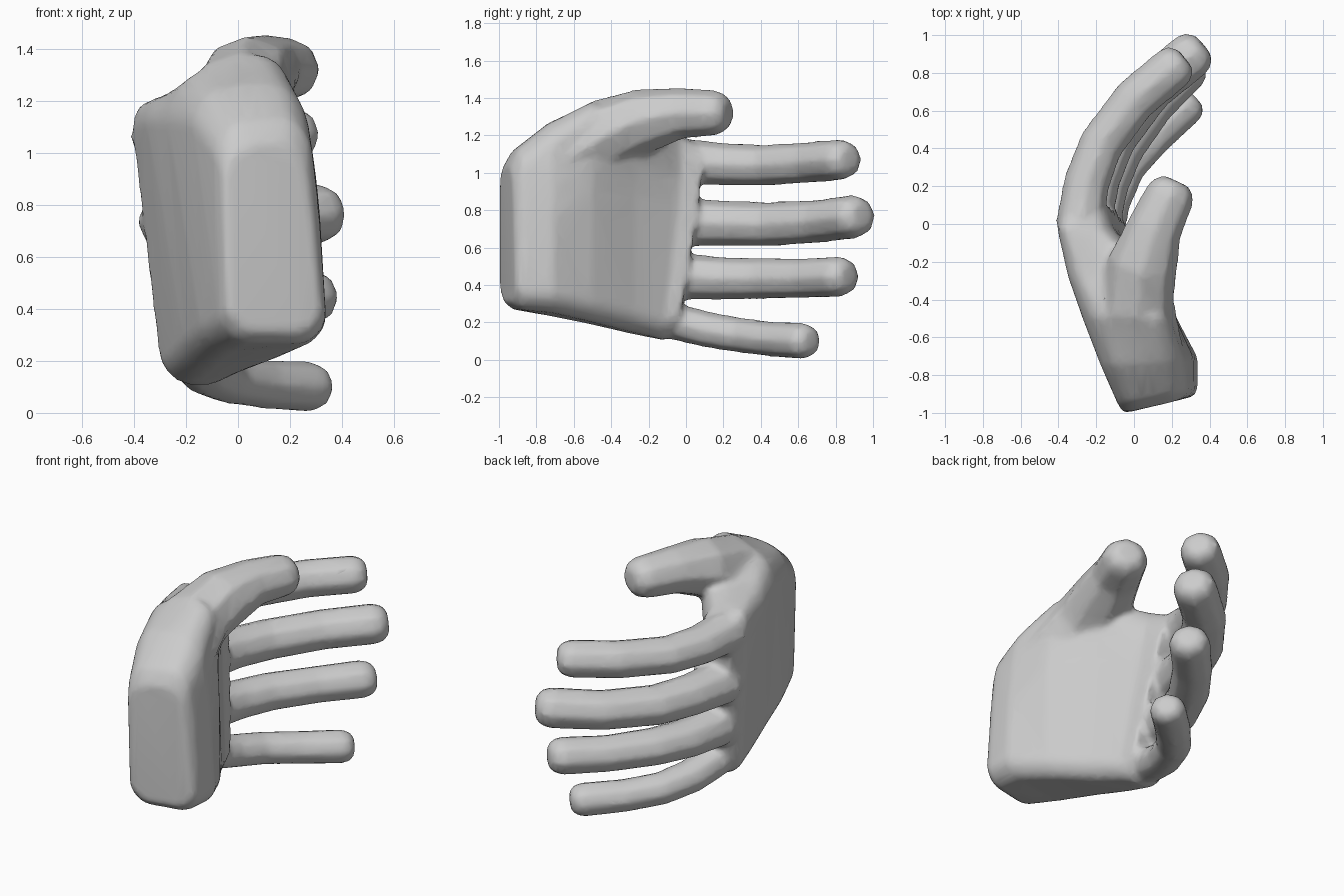
import bpy, bmesh, math
from mathutils import Vector


def loft(name, rings):
    """Skin a list of equal-length rings and close both ends."""
    bm = bmesh.new()
    loops = [[bm.verts.new(p) for p in ring] for ring in rings]
    n = len(loops[0])
    for a, b in zip(loops, loops[1:]):
        for i in range(n):
            j = (i + 1) % n
            bm.faces.new((a[i], a[j], b[j], b[i]))
    bm.faces.new(loops[0][::-1])
    bm.faces.new(loops[-1])
    bmesh.ops.recalc_face_normals(bm, faces=bm.faces)
    mesh = bpy.data.meshes.new(name)
    bm.to_mesh(mesh)
    bm.free()
    obj = bpy.data.objects.new(name, mesh)
    bpy.context.collection.objects.link(obj)
    return obj


def round_corners(points):
    """Cut the corners of a closed outline twice by a set distance."""
    pts = [Vector(p) for p in points]
    for dist in (0.075, 0.025):
        out = []
        for i, p in enumerate(pts):
            q = pts[(i + 1) % len(pts)]
            cut = min(0.3, dist / (q - p).length)
            out += [p.lerp(q, cut), p.lerp(q, 1 - cut)]
        pts = out
    return pts


def digit(name, path, sides=8):
    """Tapered tube through (x, y, z, radius) stations with a blunt rounded tip."""
    centres = [Vector(p[:3]) for p in path]
    radii = [p[3] for p in path]
    d = (centres[-1] - centres[-2]).normalized()
    r, end = radii[-1], centres[-1]
    centres += [end + d * r * 0.4, end + d * r * 0.68]
    radii += [r * 0.87, r * 0.55]
    rings = []
    for i, c in enumerate(centres):
        t = (centres[min(i + 1, len(centres) - 1)] - centres[max(i - 1, 0)]).normalized()
        side = t.cross(Vector((0, 0, 1))).normalized()
        up = side.cross(t)
        rings.append([c + radii[i] * (1.08 * side * math.cos(a) + up * math.sin(a))
                      for a in (2 * math.pi * k / sides for k in range(sides))])
    return loft(name, rings)


# Palm sections: back top, web, palm top, mid palm, palm bottom, back bottom
sections = [
    [(-0.06, -1.00, 1.00), (0.10, -0.97, 1.04), (0.25, -0.93, 1.03),
     (0.28, -0.92, 0.80), (0.33, -0.91, 0.31), (-0.04, -1.00, 0.31)],
    [(-0.09, -0.95, 1.09), (0.10, -0.92, 1.13), (0.27, -0.88, 1.12),
     (0.31, -0.87, 0.80), (0.345, -0.87, 0.27), (-0.07, -0.95, 0.27)],
    [(-0.18, -0.75, 1.21), (0.04, -0.74, 1.28), (0.25, -0.72, 1.24),
     (0.31, -0.71, 0.85), (0.345, -0.71, 0.26), (-0.14, -0.75, 0.23)],
    [(-0.28, -0.50, 1.22), (-0.08, -0.50, 1.37), (0.18, -0.50, 1.39),
     (0.22, -0.50, 0.95), (0.23, -0.50, 0.21), (-0.20, -0.50, 0.18)],
    [(-0.36, -0.28, 1.22), (-0.15, -0.27, 1.24), (0.12, -0.27, 1.33),
     (0.05, -0.27, 0.98), (0.09, -0.28, 0.16), (-0.25, -0.28, 0.125)],
    [(-0.42, -0.01, 1.19), (-0.28, -0.03, 1.20), (-0.12, -0.03, 1.18),
     (-0.09, -0.03, 0.88), (0.00, -0.12, 0.11), (-0.29, -0.12, 0.10)],
    [(-0.37, 0.10, 1.12), (-0.26, 0.10, 1.14), (-0.15, 0.10, 1.12),
     (-0.10, 0.08, 0.85), (-0.01, -0.04, 0.17), (-0.24, -0.05, 0.15)],
]
hand = loft("hand", [round_corners(s) for s in sections])

# Fingers and thumb
digits = {
    "index_finger": [(-0.23, -0.18, 1.05, 0.11), (-0.285, 0.02, 1.06, 0.122), (-0.25, 0.22, 1.045, 0.115),
                     (-0.175, 0.42, 1.04, 0.112), (0.005, 0.66, 1.055, 0.112), (0.21, 0.83, 1.07, 0.112)],
    "middle_finger": [(-0.20, -0.18, 0.74, 0.11), (-0.25, 0.02, 0.735, 0.13), (-0.20, 0.24, 0.73, 0.122),
                      (-0.115, 0.45, 0.725, 0.12), (0.08, 0.71, 0.74, 0.118), (0.305, 0.895, 0.765, 0.12)],
    "ring_finger": [(-0.15, -0.20, 0.45, 0.11), (-0.20, 0.00, 0.445, 0.125), (-0.15, 0.21, 0.435, 0.116),
                    (-0.065, 0.40, 0.435, 0.112), (0.10, 0.63, 0.435, 0.108), (0.28, 0.82, 0.445, 0.112)],
    "little_finger": [(-0.13, -0.25, 0.25, 0.08), (-0.16, -0.06, 0.205, 0.10), (-0.12, 0.12, 0.16, 0.098),
                      (-0.04, 0.30, 0.13, 0.096), (0.10, 0.46, 0.11, 0.096), (0.275, 0.625, 0.10, 0.10)],
    "thumb": [(0.10, -0.72, 1.05, 0.16), (0.01, -0.42, 1.215, 0.19), (0.045, -0.22, 1.28, 0.175),
              (0.11, -0.02, 1.32, 0.138), (0.19, 0.15, 1.32, 0.125)],
}
parts = [digit(name, path) for name, path in digits.items()]

# Fuse the digits into the palm as one skin with soft webs
bpy.ops.object.select_all(action='DESELECT')
for part in parts + [hand]:
    part.select_set(True)
bpy.context.view_layer.objects.active = hand
bpy.ops.object.join()
fuse = hand.modifiers.new("fuse", 'REMESH')
fuse.mode = 'VOXEL'
fuse.voxel_size = 0.018
soften = hand.modifiers.new("soften", 'SMOOTH')
soften.factor = 0.5
soften.iterations = 8
simplify = hand.modifiers.new("simplify", 'DECIMATE')
simplify.ratio = 0.2
for mod in ("fuse", "soften", "simplify"):
    bpy.ops.object.modifier_apply(modifier=mod)

bpy.ops.object.shade_smooth_by_angle(angle=math.radians(60))
